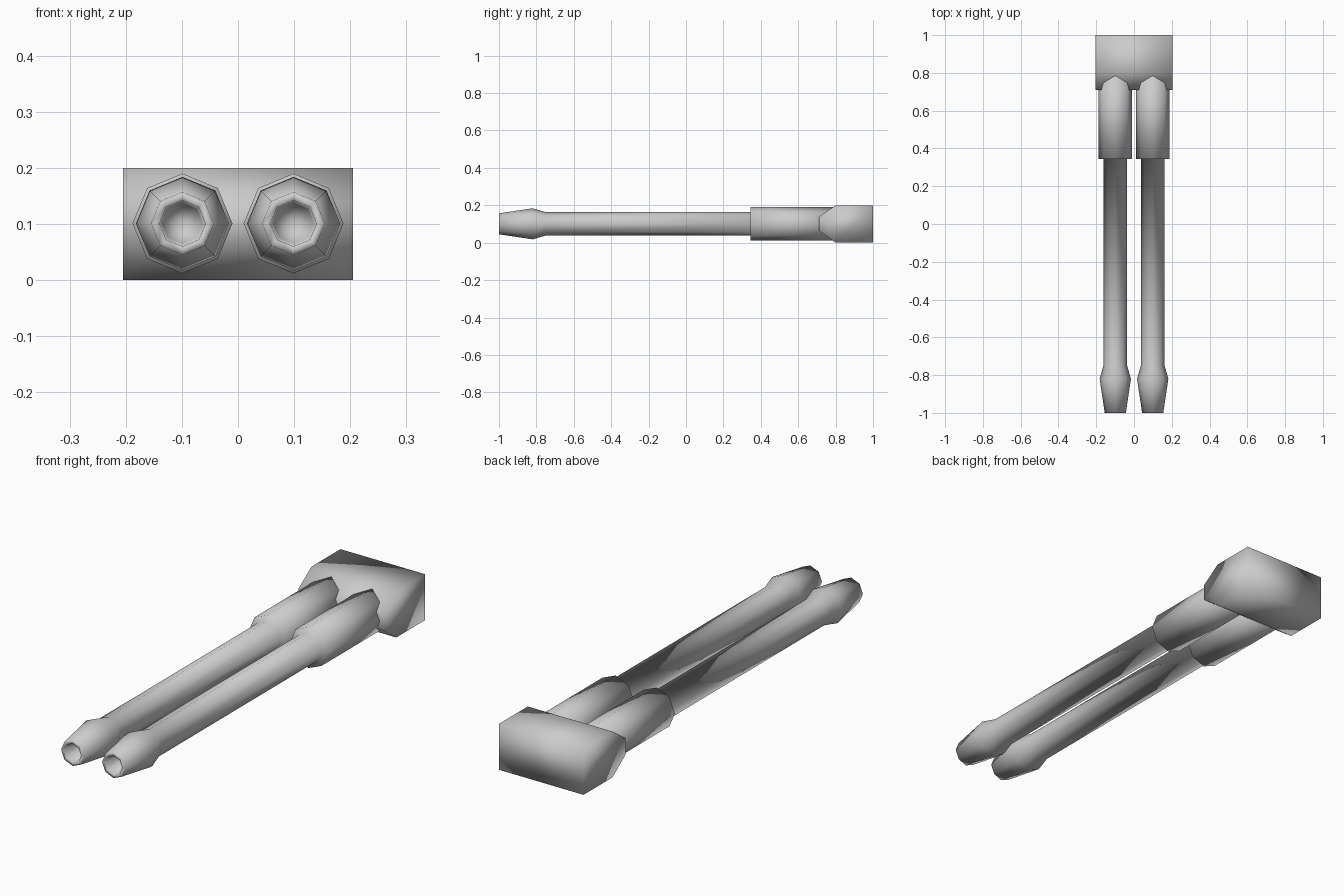
import bpy, bmesh, math

if "Cube" in bpy.data.objects:
    bpy.data.objects.remove(bpy.data.objects["Cube"])

CENTRE_Z = 0.101


def make_object(name, bm):
    bmesh.ops.recalc_face_normals(bm, faces=bm.faces)
    for f in bm.faces:
        f.smooth = True
    mesh = bpy.data.meshes.new(name)
    bm.to_mesh(mesh)
    bm.free()
    obj = bpy.data.objects.new(name, mesh)
    bpy.context.collection.objects.link(obj)
    return obj


def barrel(name, x, profile, sides=8):
    """Lathe a (radius, y) profile around the y axis; closed at both tips."""
    bm = bmesh.new()
    rings = []
    for r, y in profile:
        rings.append([bm.verts.new((x + r * math.cos(math.tau * i / sides), y,
                                    CENTRE_Z + r * math.sin(math.tau * i / sides)))
                      for i in range(sides)])
    for a, b in zip(rings, rings[1:]):
        for i in range(sides):
            j = (i + 1) % sides
            bm.faces.new((a[i], a[j], b[j], b[i]))
    # bore bottom: shallow cone
    tip = bm.verts.new((x, profile[0][1] + 0.03, CENTRE_Z))
    for i in range(sides):
        bm.faces.new((rings[0][(i + 1) % sides], rings[0][i], tip))
    bm.faces.new(rings[-1])
    return make_object(name, bm)


# Receiver block: side profile with wedge-shaped front, extruded across x
bm = bmesh.new()
outline = [(1.0, 0.0), (1.0, 0.2), (0.80, 0.2), (0.71, 0.138), (0.71, 0.065), (0.80, 0.0)]
face = bm.faces.new([bm.verts.new((-0.205, y, z)) for y, z in outline])
ext = bmesh.ops.extrude_face_region(bm, geom=[face])
bmesh.ops.translate(bm, vec=(0.41, 0, 0),
                    verts=[v for v in ext["geom"] if isinstance(v, bmesh.types.BMVert)])
make_object("receiver_block", bm)

# Twin barrels: bore, flared muzzle, tube and thicker rear sleeve
profile = [(0.036, -0.93), (0.041, -1.0), (0.056, -1.0), (0.083, -0.82), (0.063, -0.75),
           (0.063, 0.345), (0.089, 0.345), (0.089, 0.82)]
for side, x in (("left", -0.099), ("right", 0.099)):
    barrel(side + "_barrel", x, profile)
